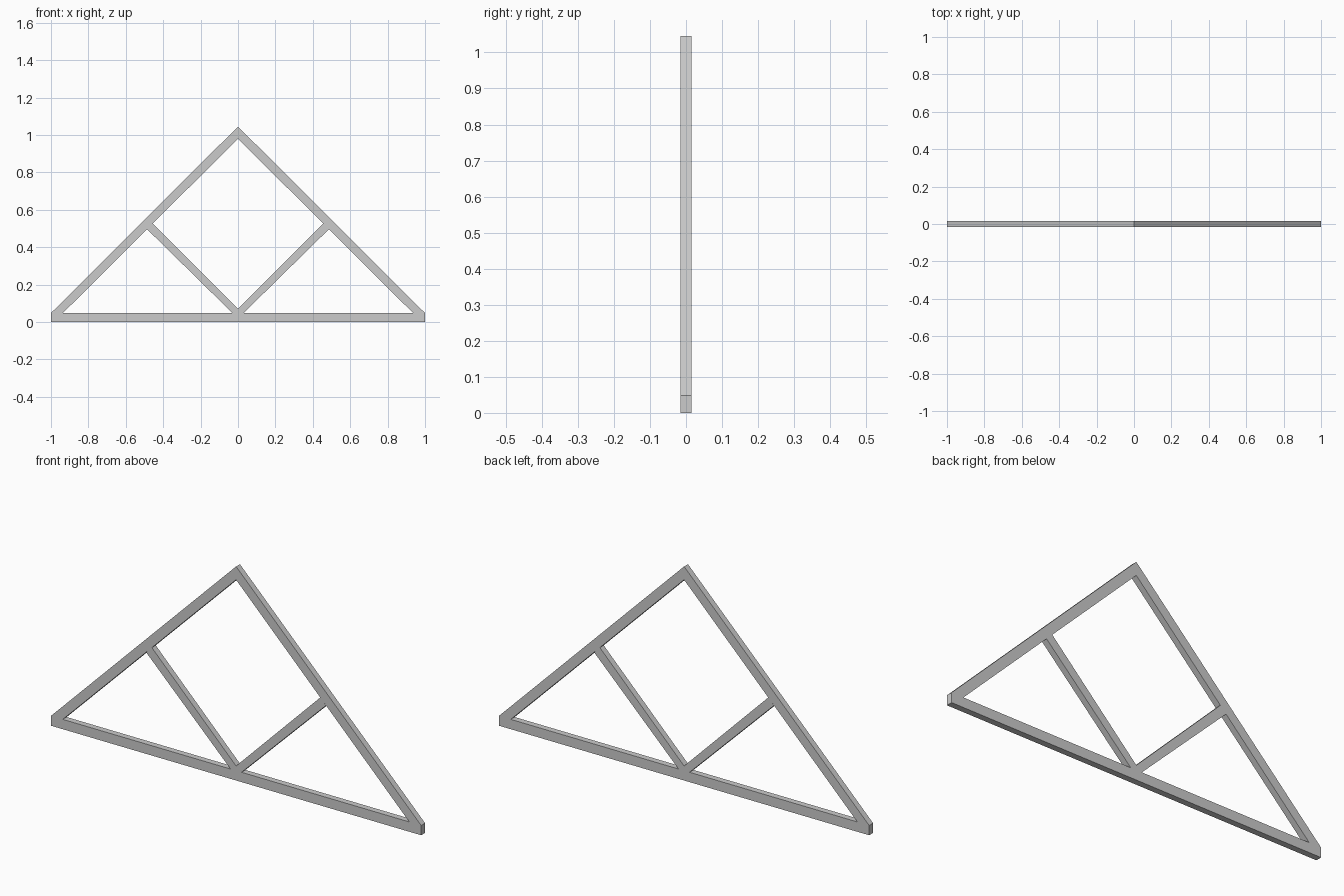
import bpy, bmesh

if "Cube" in bpy.data.objects:
    bpy.data.objects.remove(bpy.data.objects["Cube"])

DEPTH = 0.03      # timber thickness along y
BEAM = 0.048      # height of the bottom chord


def timber(name, profile, side=1):
    """Extrude an x-z profile through the timber thickness; side=-1 mirrors it."""
    bm = bmesh.new()
    verts = [bm.verts.new((side * x, -DEPTH / 2, z)) for x, z in profile]
    face = bm.faces.new(verts)
    ext = bmesh.ops.extrude_face_region(bm, geom=[face])["geom"]
    moved = [g for g in ext if isinstance(g, bmesh.types.BMVert)]
    bmesh.ops.translate(bm, verts=moved, vec=(0, DEPTH, 0))
    bmesh.ops.recalc_face_normals(bm, faces=bm.faces)
    mesh = bpy.data.meshes.new(name)
    bm.to_mesh(mesh)
    bm.free()
    obj = bpy.data.objects.new(name, mesh)
    bpy.context.collection.objects.link(obj)
    return obj


# Horizontal bottom chord
timber("bottom_chord", [(-1, 0), (1, 0), (1, BEAM), (-1, BEAM)])

for label, side in (("right", 1), ("left", -1)):
    # Sloping rafter, cut plumb at the ridge and level on the chord
    timber(f"{label}_rafter",
           [(1, BEAM), (0, 1.045), (0, 0.98), (0.936, BEAM)], side)
    # Diagonal web from the chord centre to the middle of the rafter
    timber(f"{label}_web",
           [(0, BEAM), (0.03, BEAM), (0.486, 0.496), (0.455, 0.527), (0, 0.071)], side)
